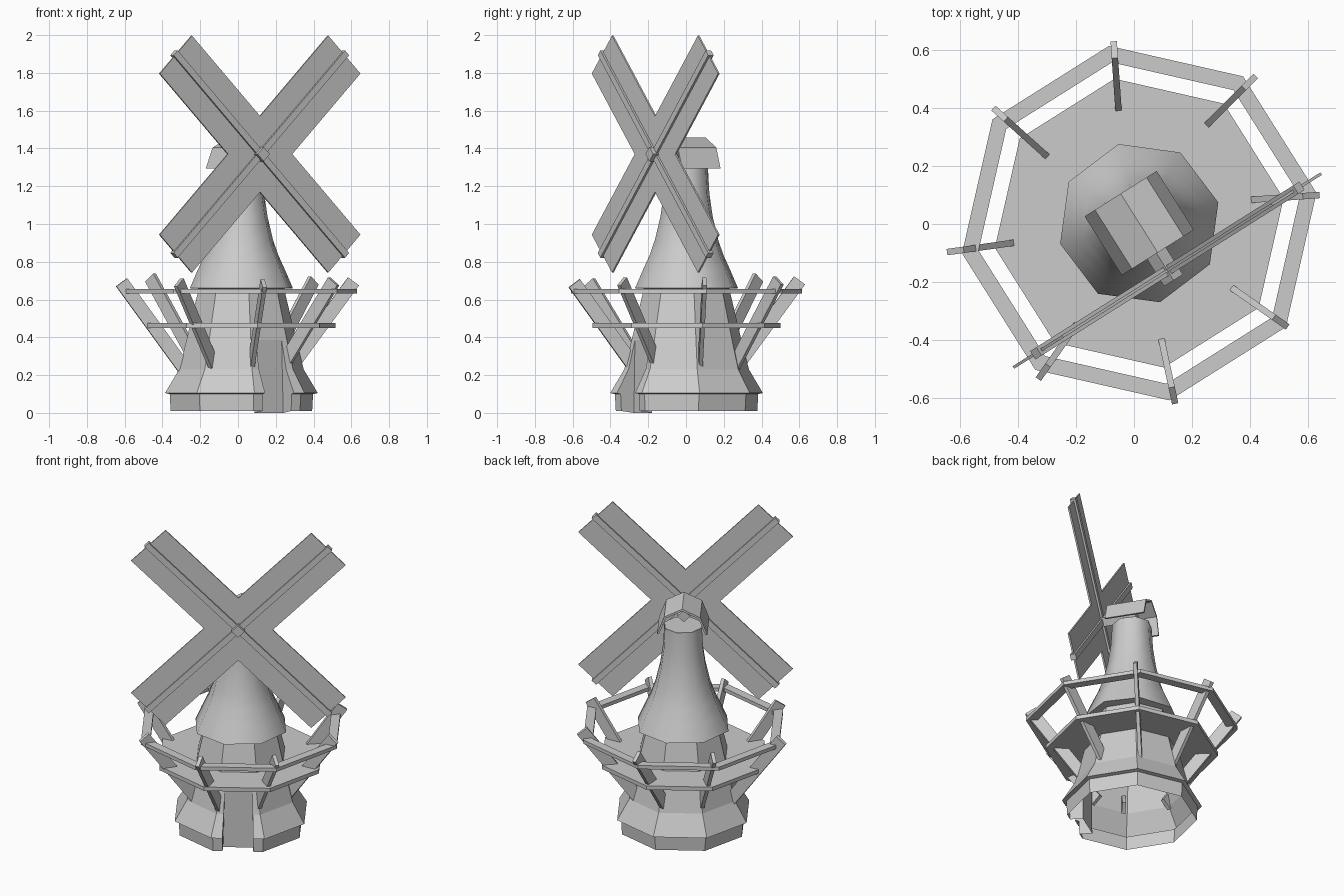
import bpy, bmesh
from math import sin, cos, radians, pi
from mathutils import Matrix, Vector

if "Cube" in bpy.data.objects:
    bpy.data.objects.remove(bpy.data.objects["Cube"])

# Local frame: sails and door face -y, then everything is turned about z
PLACE = Matrix.Translation((0.018, 0.003, 0)) @ Matrix.Rotation(radians(32.2), 4, 'Z')


def add(name, verts, faces, smooth=False, place=PLACE):
    bm = bmesh.new()
    vs = [bm.verts.new(v) for v in verts]
    for f in faces:
        bm.faces.new([vs[i] for i in f])
    bmesh.ops.recalc_face_normals(bm, faces=bm.faces[:])
    me = bpy.data.meshes.new(name)
    bm.to_mesh(me)
    bm.free()
    me.transform(place)
    for p in me.polygons:
        p.use_smooth = smooth
    ob = bpy.data.objects.new(name, me)
    bpy.context.collection.objects.link(ob)
    return ob


def octagon(r, z, turn=0.0):
    return [Vector((r * cos(a), r * sin(a), z)) for a in
            (radians(22.5 + turn + 45 * i) for i in range(8))]


def loft(name, rings, smooth=False, caps=(False, False), closed=False, turn=0.0):
    verts = [v for r, z in rings for v in octagon(r, z, turn)]
    n = len(rings)
    faces = []
    for k in range(n if closed else n - 1):
        a, b = 8 * k, 8 * ((k + 1) % n)
        faces += [(a + i, a + (i + 1) % 8, b + (i + 1) % 8, b + i) for i in range(8)]
    if caps[0]:
        faces.append(range(8))
    if caps[1]:
        faces.append(range(8 * n - 8, 8 * n))
    return add(name, verts, faces, smooth)


BOX = [(0, 1, 3, 2), (4, 6, 7, 5), (0, 4, 5, 1), (2, 3, 7, 6), (0, 2, 6, 4), (1, 5, 7, 3)]


def box(name, centre, ax, ay, az, place=PLACE):
    # Box from its centre and three half-extent vectors
    c = Vector(centre)
    verts = [c + i * ax + j * ay + k * az
             for i in (-1, 1) for j in (-1, 1) for k in (-1, 1)]
    return add(name, verts, BOX, place=place)


# Lower tower: hollow octagonal shell with a door recess in the front face
profile = [(0.01, 0.38, 0.09), (0.10, 0.385, 0.09), (0.105, 0.41, 0.09),
           (0.23, 0.335, 0.085), (0.385, 0.295, 0.08), (0.655, 0.23, 0.06)]
verts, faces = [], []
for z, r, w in profile:
    ap = r * cos(pi / 8)
    for i in range(8):
        a = radians(-67.5 + 45 * i)
        verts.append((r * cos(a), r * sin(a), z))
    verts += [(-w, -ap, z), (w, -ap, z)]
for k in range(len(profile) - 1):
    a, b = 10 * k, 10 * k + 10
    for i in range(10):
        if i == 8 and k < 4:
            continue
        j = (i + 1) % 10
        faces.append((a + i, a + j, b + j, b + i))
back = -0.295 * cos(pi / 8)
n = len(verts)
verts += [(-0.09, back, 0.0), (0.09, back, 0.0)]
faces.append((n, n + 1, 49, 48))
faces.append([n] + [10 * k + 8 for k in range(5)])
faces.append([n + 1] + [10 * k + 9 for k in range(5)])
add("lower_tower", verts, faces)

# Upper tower: smooth concave taper
loft("upper_tower", [(0.282, 0.66), (0.242, 0.75), (0.20, 0.84), (0.172, 0.92),
                     (0.143, 1.04), (0.125, 1.16), (0.117, 1.30)], smooth=True, turn=5)
loft("upper_tower_underside", [(0.282, 0.66), (0.20, 0.655)], turn=5)
loft("upper_tower_top", [(0.117, 1.30), (0.116, 1.301)], caps=(False, True), turn=5)

# Gallery deck and handrail
loft("gallery_deck", [(0.505, 0.45), (0.505, 0.475)], caps=(True, True))
loft("gallery_rail", [(0.62, 0.632), (0.62, 0.655), (0.562, 0.655), (0.562, 0.632)],
     closed=True)

# Leaning gallery posts: outer top point and outward heading
posts = [(0.64, 0.10, 0.675, 4), (0.42, 0.51, 0.68, 45), (-0.07, 0.63, 0.68, 94),
         (-0.485, 0.40, 0.695, 138), (-0.645, -0.097, 0.67, 188),
         (-0.33, -0.535, 0.67, 235), (0.142, -0.62, 0.665, 282), (0.53, -0.355, 0.675, 325)]
for i, (x, y, z, heading) in enumerate(posts):
    a = radians(heading)
    inward = Vector((-cos(a), -sin(a), 0))
    up = Vector((0, 0, 1))
    down = inward * 0.592 - up * 0.806
    across = inward * 0.806 + up * 0.592
    side = Vector((sin(a), -cos(a), 0))
    h, t = 0.287, 0.036
    box(f"gallery_post_{i + 1}", Vector((x, y, z)) + down * h + across * t,
        down * h, across * t, side * 0.011, place=Matrix())

# Gambrel cap roof: thin sheet open at both gables
outer = [(-0.147, 1.295), (-0.105, 1.405), (0, 1.457), (0.105, 1.405), (0.147, 1.295)]
inner = [(0.135, 1.295), (0.096, 1.396), (0, 1.443), (-0.096, 1.396), (-0.135, 1.295)]
loop = outer + inner
m = len(loop)
verts = [(x, y, z) for y in (-0.12, 0.12) for x, z in loop]
faces = [(i, (i + 1) % m, m + (i + 1) % m, m + i) for i in range(m)]
for s in (0, m):
    faces += [(s + i, s + i + 1, s + 8 - i, s + 9 - i) for i in range(4)]
add("cap_roof", verts, faces)

# Sails: two crossed planks with stocks, on a short shaft
hub = Vector((-0.005, -0.19, 1.37))
fwd = Vector((0, 1, 0))
for i, s in enumerate((1, -1)):
    along = Vector((s, 0, 1)).normalized()
    wide = Vector((1, 0, -s)).normalized()
    box(f"sail_plank_{i + 1}", hub, along * 0.745, wide * 0.142, fwd * 0.005)
    box(f"sail_stock_{i + 1}", hub, along * 0.758, wide * 0.018, fwd * 0.017)
d1, d2 = Vector((1, 0, 1)).normalized(), Vector((1, 0, -1)).normalized()
box("sail_shaft", (-0.005, -0.10, 1.37), d1 * 0.027, fwd * 0.13, d2 * 0.027)
